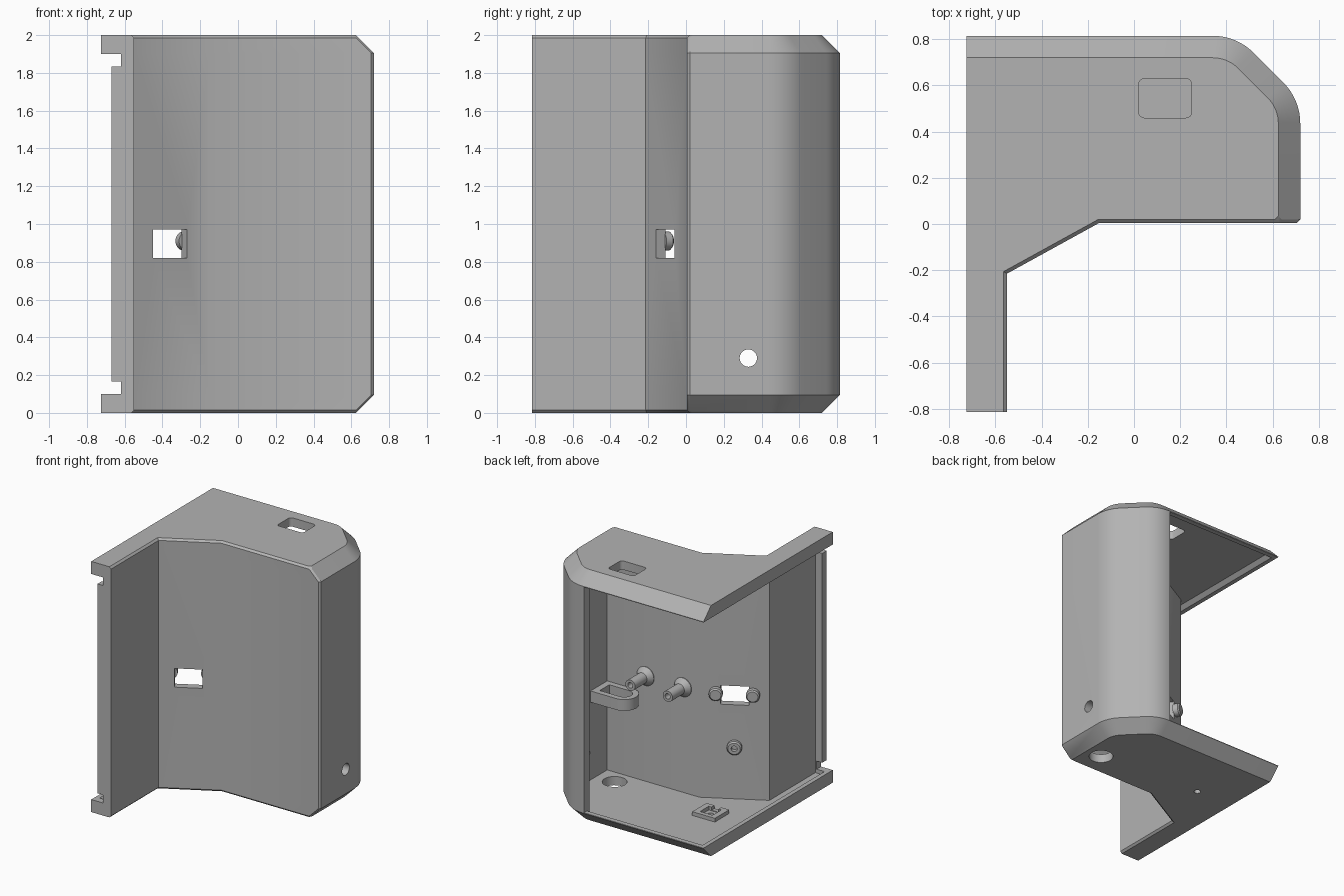
import bpy, bmesh, math
from mathutils import Vector, Matrix

if "Cube" in bpy.data.objects:
    bpy.data.objects.remove(bpy.data.objects["Cube"])

grey = bpy.data.materials.new("plain grey")
grey.diffuse_color = (0.45, 0.45, 0.45, 1)
grey.use_nodes = True
grey.node_tree.nodes["Principled BSDF"].inputs["Base Color"].default_value = grey.diffuse_color


def finish(name, bm, smooth=True):
    bmesh.ops.recalc_face_normals(bm, faces=bm.faces)
    me = bpy.data.meshes.new(name)
    bm.to_mesh(me)
    bm.free()
    me.materials.append(grey)
    ob = bpy.data.objects.new(name, me)
    bpy.context.collection.objects.link(ob)
    if smooth:
        shade(ob)
    return ob


def shade(ob):
    bpy.ops.object.select_all(action='DESELECT')
    ob.select_set(True)
    bpy.context.view_layer.objects.active = ob
    bpy.ops.object.shade_smooth_by_angle(angle=math.radians(30))


def loft(name, layers, smooth=False):
    """Stack of (z, outline) layers with equal point counts, capped."""
    bm = bmesh.new()
    rings = [[bm.verts.new((x, y, z)) for x, y in pts] for z, pts in layers]
    n = len(rings[0])
    for a, b in zip(rings, rings[1:]):
        for i in range(n):
            j = (i + 1) % n
            bm.faces.new((a[i], a[j], b[j], b[i]))
    bm.faces.new(rings[0][::-1])
    bm.faces.new(rings[-1])
    return finish(name, bm, smooth)


def box(name, x0, x1, y0, y1, z0, z1):
    pts = [(x0, y0), (x1, y0), (x1, y1), (x0, y1)]
    return loft(name, [(z0, pts), (z1, pts)])


def lathe(name, profile, pos, axis, steps=28, closed=False):
    """Revolve (radius, height) points about an axis."""
    bm = bmesh.new()
    rot = Matrix.Translation(pos) @ Vector(axis).to_track_quat('Z', 'Y').to_matrix().to_4x4()
    rings = []
    for r, h in profile:
        rings.append([bm.verts.new(rot @ Vector((r * math.cos(t), r * math.sin(t), h)))
                      for t in (2 * math.pi * k / steps for k in range(steps))])
    pairs = list(zip(rings, rings[1:]))
    if closed:
        pairs.append((rings[-1], rings[0]))
    for a, b in pairs:
        for i in range(steps):
            j = (i + 1) % steps
            bm.faces.new((a[i], a[j], b[j], b[i]))
    if not closed:
        bm.faces.new(rings[0])
        bm.faces.new(rings[-1])
    return finish(name, bm)


def cut(ob, cutter):
    m = ob.modifiers.new("cut", 'BOOLEAN')
    m.operation, m.solver, m.object = 'DIFFERENCE', 'EXACT', cutter
    bpy.context.view_layer.objects.active = ob
    bpy.ops.object.modifier_apply(modifier=m.name)
    bpy.data.objects.remove(cutter, do_unlink=True)


def arc(cx, cy, r, a0, a1, n=8):
    return [(cx + r * math.cos(math.radians(a0 + (a1 - a0) * k / n)),
             cy + r * math.sin(math.radians(a0 + (a1 - a0) * k / n))) for k in range(n + 1)]


def corner(d):
    """Two rounded back-right corners, inset by d."""
    return arc(0.47, 0.436, 0.25 - d, 0, 45) + arc(0.341, 0.565, 0.25 - d, 45, 90)


# Outer body: wide chamfer on the right and back, narrow one along the front
def outline(big, s):
    return ([(-0.725, -0.815), (-0.55 - s, -0.815), (-0.55 - s, -0.215 + s * 0.6),
             (-0.15 - s * 0.3, 0.005 + s), (0.705 - big, 0.005 + s), (0.72 - big, 0.02 + s)]
            + corner(big) + [(-0.725, 0.815 - big)])


steps = [(0, 0.095, 0.015), (0.015, 0.08, 0), (0.095, 0, 0)]
layers = [(z, outline(b, s)) for z, b, s in steps]
layers += [(2 - z, outline(b, s)) for z, b, s in reversed(steps)]
shell = loft("housing_shell", layers)


# Inner cavity, open to the left and back, with ramped lips at the plate edges
def cavity(x_edge, y_edge):
    return ([(x_edge, -0.76), (-0.61, -0.76), (-0.61, -0.18), (-0.165, 0.065), (0.65, 0.065)]
            + corner(0.07) + [(0.33, 0.745), (0.33, y_edge), (x_edge, y_edge)])


room = [(0.07, cavity(-0.66, 0.75)), (0.11, cavity(-0.7, 0.785)),
        (1.89, cavity(-0.7, 0.785)), (1.93, cavity(-0.66, 0.75))]
cut(shell, loft("room_cutter", room))
cut(shell, box("back_opening", -0.9, 0.33, 0.6, 0.95, 0.1, 1.9))
cut(shell, box("left_opening", -0.9, -0.67, -0.95, 0.95, 0.1, 1.9))
for z in (0.1, 1.835):
    cut(shell, box("end_notch", -0.9, -0.62, -0.95, -0.7, z, z + 0.065))

# Window through the slanted wall
along = Vector((0.876, 0.482, 0))
inward = Vector((-0.482, 0.876, 0))
mid = Vector((-0.36, -0.11, 0))
corners = [mid + along * a + inward * b for a, b in
           ((-0.103, -0.1), (0.103, -0.1), (0.103, 0.15), (-0.103, 0.15))]
pts = [(p.x, p.y) for p in corners]
cut(shell, loft("window_cutter", [(0.82, pts), (0.97, pts)]))

# Rounded slot in the top, round holes in the side and floor
slot = []
for cx, cy, a in ((0.225, 0.605, 0), (0.045, 0.605, 90), (0.045, 0.485, 180), (0.225, 0.485, 270)):
    slot += arc(cx, cy, 0.025, a, a + 90, 4)
cut(shell, loft("slot_cutter", [(1.85, slot), (2.1, slot)]))
for r, pos, axis in ((0.046, (0.55, 0.33, 0.29), (1, 0, 0)),
                     (0.09, (0.49, 0.2, -0.1), (0, 0, 1)),
                     (0.025, (-0.4, 0.26, -0.1), (0, 0, 1))):
    cut(shell, lathe("hole_cutter", [(r, 0), (r, 0.25)], pos, axis))
shade(shell)

# Screw posts with flared feet on the front wall
for i, x in enumerate((0.31, -0.02)):
    lathe(f"screw_post_{i + 1}", [(0.075, 0), (0.075, 0.01), (0.043, 0.05), (0.043, 0.2),
                                  (0.022, 0.2), (0.022, 0.05), (0.001, 0.05), (0.001, 0)],
          (x, 0.06, 0.91), (0, 1, 0), closed=True)

# Bosses beside the window and a ring boss below it
for i, a in enumerate((-0.135, 0.135)):
    p = mid + along * a + inward * 0.055
    lathe(f"window_boss_{i + 1}", [(0.05, 0), (0.05, 0.04), (0.04, 0.05)],
          (p.x, p.y, 0.91), inward)
p = mid + inward * 0.055
lathe("ring_boss", [(0.055, 0), (0.055, 0.03), (0.045, 0.04), (0.022, 0.04), (0.022, 0)],
      (p.x, p.y, 0.485), inward, closed=True)

# Cable loop reaching out from the right wall
outer = [(0.66, 0.065)] + [(0.66, 0.275)] + arc(0.425, 0.17, 0.105, 90, 270, 14)
inner = [(0.6, 0.11)] + [(0.6, 0.23)] + arc(0.425, 0.17, 0.06, 90, 270, 14)
loop = loft("cable_loop", [(0.69, outer), (0.78, outer)])
cut(loop, loft("loop_cutter", [(0.6, inner), (0.9, inner)]))
shade(loop)

# Nut holder on the floor
holder = box("nut_holder", -0.5, -0.3, 0.17, 0.35, 0.06, 0.1)
cut(holder, box("nut_cutter", -0.455, -0.345, 0.205, 0.315, 0, 0.2))
cut(holder, box("nut_slot", -0.43, -0.37, 0.1, 0.25, 0.075, 0.2))
